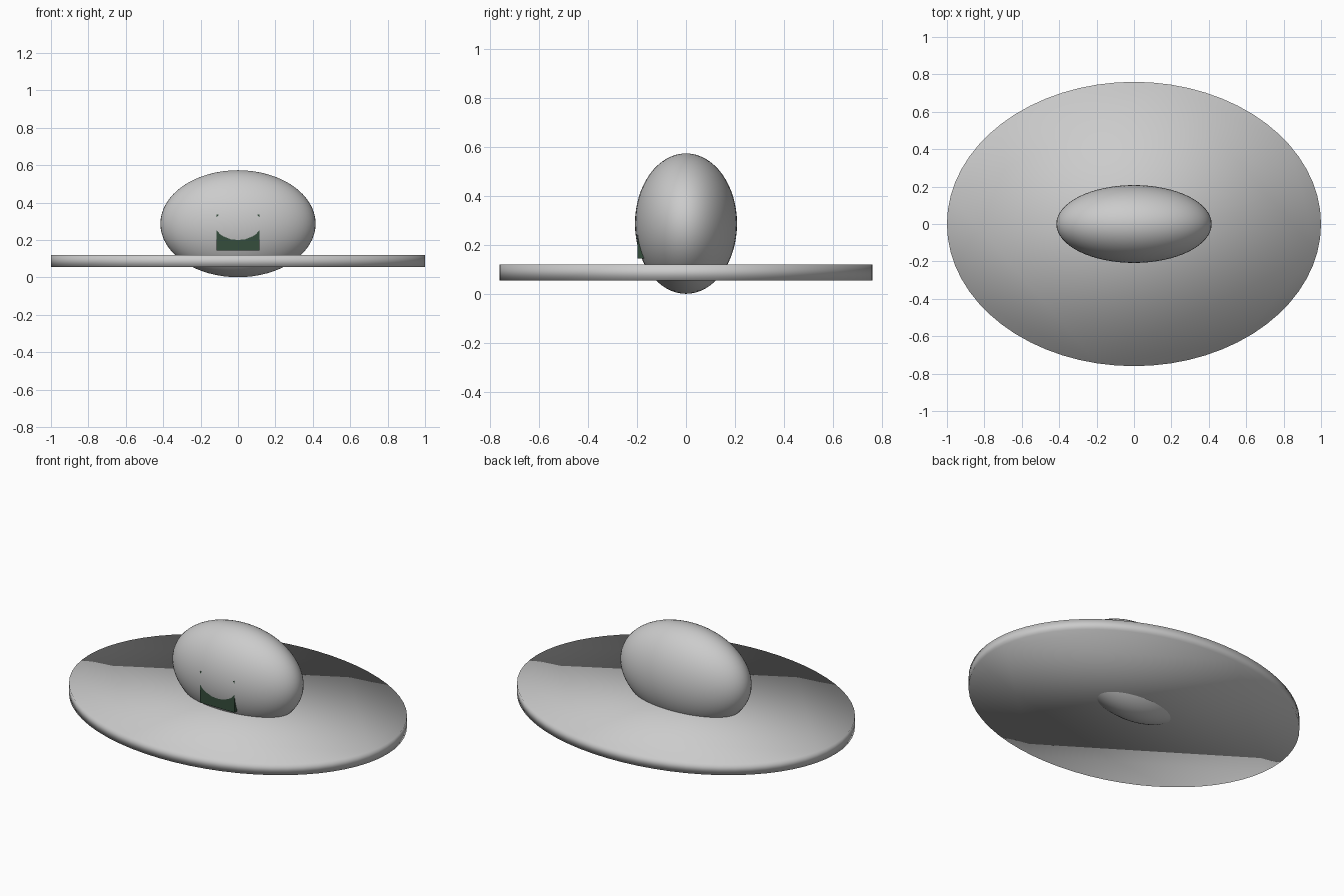
import bpy

if "Cube" in bpy.data.objects:
    bpy.data.objects.remove(bpy.data.objects["Cube"])


def finish(name, scale):
    """Name, scale and smooth the active primitive."""
    obj = bpy.context.object
    obj.name = name
    obj.scale = scale
    bpy.ops.object.transform_apply(location=False, rotation=False, scale=True)
    return obj


# Wide flat oval brim, shaded smooth across its rim
bpy.ops.mesh.primitive_cylinder_add(vertices=64, radius=1, depth=1, location=(0, 0, 0.088))
finish("brim", (1.0, 0.76, 0.066))
bpy.ops.object.shade_smooth()

# Egg-shaped crown passing through the brim
bpy.ops.mesh.primitive_uv_sphere_add(segments=64, ring_count=32, radius=1, location=(0, 0, 0.287))
finish("crown", (0.415, 0.208, 0.286))
bpy.ops.object.shade_smooth()

# Green patch sunk into the front of the crown
bpy.ops.mesh.primitive_cube_add(size=1, location=(0, -0.178, 0.24))
patch = finish("front_patch", (0.23, 0.04, 0.19))
green = bpy.data.materials.new("dark_green")
green.diffuse_color = (0.035, 0.075, 0.045, 1)
green.use_nodes = True
green.node_tree.nodes["Principled BSDF"].inputs["Base Color"].default_value = green.diffuse_color
patch.data.materials.append(green)
